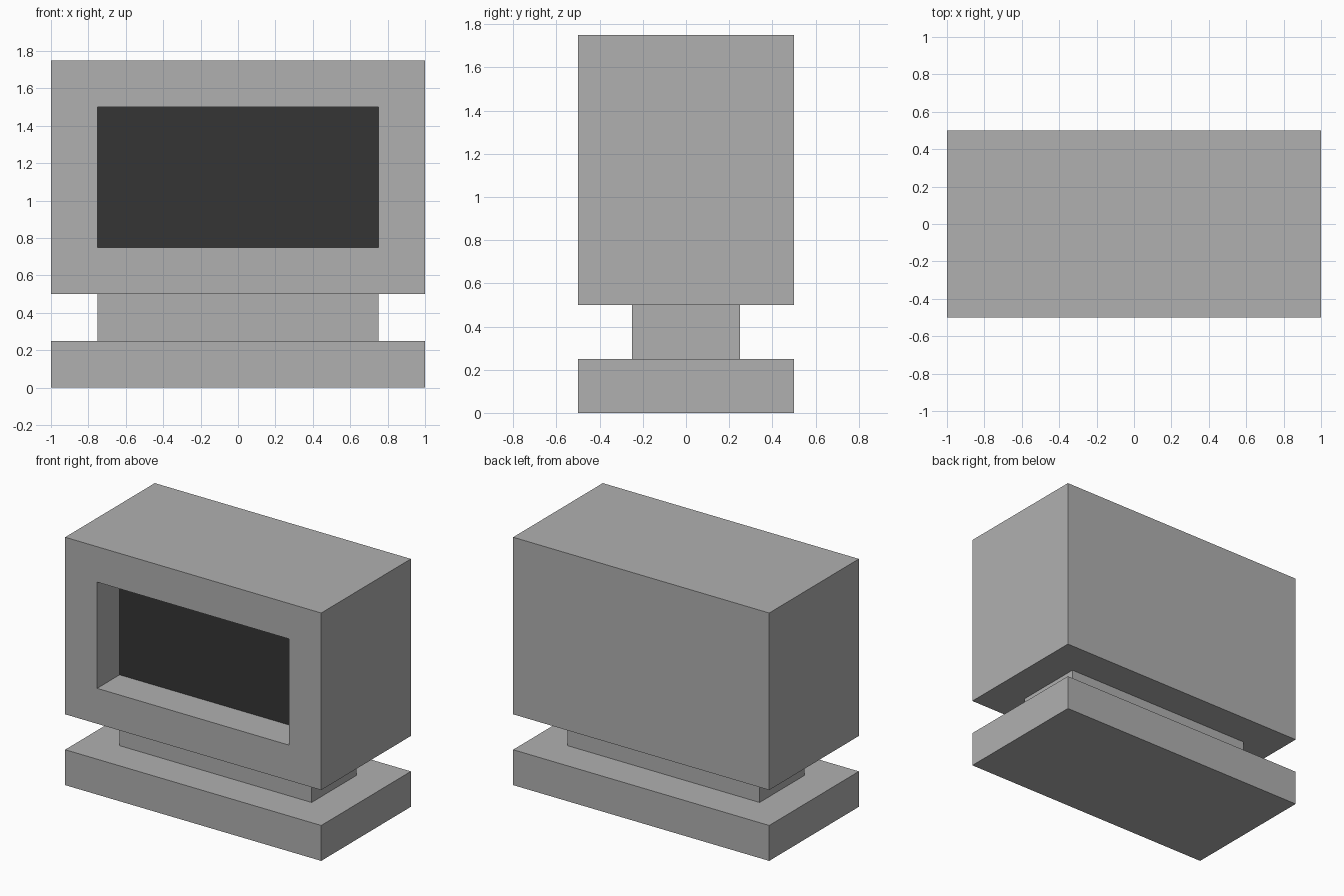
import bpy
import bmesh
from mathutils import Matrix, Vector

if "Cube" in bpy.data.objects:
    bpy.data.objects.remove(bpy.data.objects["Cube"], do_unlink=True)


def make_material(name, value):
    mat = bpy.data.materials.new(name)
    mat.use_nodes = True
    colour = (value, value, value, 1.0)
    mat.diffuse_color = colour
    mat.node_tree.nodes["Principled BSDF"].inputs["Base Color"].default_value = colour
    return mat


casing = make_material("casing_grey", 0.434)
glass = make_material("screen_dark_grey", 0.036)


def box_mesh(size, z_min):
    """Box centred on x and y, standing at z_min."""
    bm = bmesh.new()
    place = Matrix.Translation((0, 0, z_min + size[2] / 2)) @ Matrix.Diagonal((*size, 1))
    bmesh.ops.create_cube(bm, size=1, matrix=place)
    return bm


def finish(bm, name, materials):
    mesh = bpy.data.meshes.new(name)
    bm.normal_update()
    bm.to_mesh(mesh)
    bm.free()
    for mat in materials:
        mesh.materials.append(mat)
    obj = bpy.data.objects.new(name, mesh)
    bpy.context.collection.objects.link(obj)
    return obj


# Base slab and neck
finish(box_mesh((2, 1, 0.25), 0), "base", [casing])
finish(box_mesh((1.5, 0.5, 0.25), 0.25), "neck", [casing])

# Monitor housing with a recessed dark screen in the front
bm = box_mesh((2, 1, 1.25), 0.5)
bm.normal_update()
front = min(bm.faces, key=lambda f: f.calc_center_median().y)
bmesh.ops.inset_region(bm, faces=[front], thickness=0.25, use_even_offset=True)
screen = bmesh.ops.extrude_discrete_faces(bm, faces=[front])["faces"][0]
bmesh.ops.translate(bm, verts=screen.verts[:], vec=Vector((0, 0.25, 0)))
screen.material_index = 1
finish(bm, "monitor_housing", [casing, glass])
